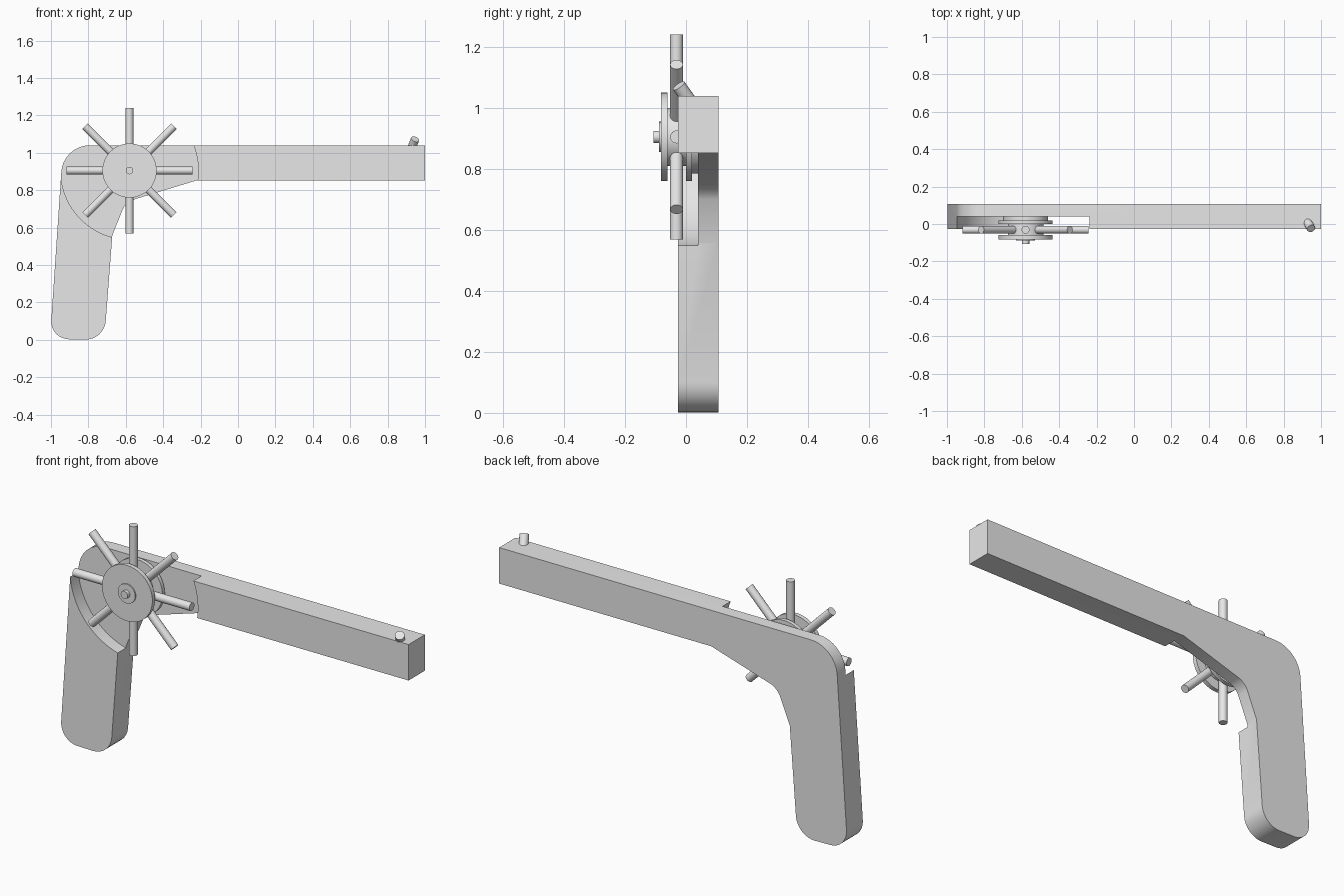
import bpy
import bmesh
import math
from mathutils import Vector

if "Cube" in bpy.data.objects:
    bpy.data.objects.remove(bpy.data.objects["Cube"])

grey = bpy.data.materials.new("plain grey")
grey.use_nodes = True
grey.diffuse_color = (0.8, 0.8, 0.8, 1)
grey.node_tree.nodes["Principled BSDF"].inputs["Base Color"].default_value = (0.8, 0.8, 0.8, 1)

HUB = Vector((-0.58, 0, 0.905))


def smooth(obj):
    bpy.ops.object.select_all(action="DESELECT")
    obj.select_set(True)
    bpy.context.view_layer.objects.active = obj
    bpy.ops.object.shade_smooth_by_angle(angle=math.radians(35))


def rod(name, start, end, radius, sides=32):
    """Cylinder between two points."""
    start, end = Vector(start), Vector(end)
    axis = end - start
    bpy.ops.mesh.primitive_cylinder_add(
        vertices=sides, radius=radius, depth=axis.length,
        location=(start + end) / 2, rotation=axis.to_track_quat("Z", "Y").to_euler())
    obj = bpy.context.object
    obj.name = name
    obj.data.materials.append(grey)
    smooth(obj)
    return obj


def disc(name, y0, y1, radius, sides=48):
    """Cylinder on the wheel axle, from y0 to y1."""
    return rod(name, HUB + Vector((0, y0, 0)), HUB + Vector((0, y1, 0)), radius, sides)


def rounded(corners, steps=8):
    """Outline from (x, z, radius) corners, rounded with curves."""
    outline = []
    for i, (x, z, r) in enumerate(corners):
        p = Vector((x, z))
        if r == 0:
            outline.append(p)
            continue
        before = Vector(corners[i - 1][:2])
        after = Vector(corners[(i + 1) % len(corners)][:2])
        a = p + (before - p).normalized() * r
        b = p + (after - p).normalized() * r
        for s in range(steps + 1):
            t = s / steps
            # Blend weighted so that a right angle gives a true arc
            w = [(1 - t) ** 2, math.sqrt(2) * t * (1 - t), t ** 2]
            outline.append((a * w[0] + p * w[1] + b * w[2]) / sum(w))
    return outline


def extrude_profile(name, outline, y0, y1):
    bm = bmesh.new()
    face = bm.faces.new([bm.verts.new((p.x, y0, p.y)) for p in outline])
    side = bmesh.ops.extrude_face_region(bm, geom=[face])
    moved = [v for v in side["geom"] if isinstance(v, bmesh.types.BMVert)]
    bmesh.ops.translate(bm, verts=moved, vec=(0, y1 - y0, 0))
    bmesh.ops.recalc_face_normals(bm, faces=bm.faces)
    mesh = bpy.data.meshes.new(name)
    bm.to_mesh(mesh)
    bm.free()
    mesh.materials.append(grey)
    obj = bpy.data.objects.new(name, mesh)
    bpy.context.collection.objects.link(obj)
    return obj


# Grip and barrel in one slab
corners = [
    (-1.005, 0.005, 0.1), (-0.935, 1.04, 0.14), (1, 1.04, 0), (1, 0.853, 0),
    (-0.22, 0.853, 0), (-0.6, 0.737, 0.04), (-0.672, 0.56, 0), (-0.715, 0, 0.1),
]
body = extrude_profile("grip_and_barrel", rounded(corners), -0.027, 0.107)

# Round recess for the wheel, cut into the front half of the slab
cutter = disc("recess_cutter", -0.2, 0.04, 0.368, 96)
cutter.hide_render = True
cut = body.modifiers.new("recess", "BOOLEAN")
cut.operation = "DIFFERENCE"
cut.solver = "EXACT"
cut.object = cutter
smooth(body)
bpy.ops.object.modifier_apply(modifier=cut.name)
bpy.data.objects.remove(cutter)
smooth(body)

# Wheel: two flanges around a narrow drum, with backing disc and axle
disc("wheel_drum", -0.062, 0.005, 0.095)
disc("front_flange", -0.082, -0.06, 0.145)
disc("back_flange", 0.0, 0.02, 0.145)
disc("backing_disc", 0.018, 0.042, 0.12)
disc("axle_boss", -0.088, -0.08, 0.05)
disc("axle_pin", -0.107, -0.085, 0.02, 24)

# Eight spokes
for i in range(8):
    angle = i * math.pi / 4
    direction = Vector((math.cos(angle), 0, math.sin(angle)))
    centre = HUB + Vector((0, -0.031, 0))
    rod("spoke_%d" % (i + 1), centre + direction * 0.08, centre + direction * 0.336, 0.021, 24)

# Tilted sight near the muzzle
rod("front_sight", (0.928, 0.01, 1.025), (0.947, -0.024, 1.073), 0.023, 16)
